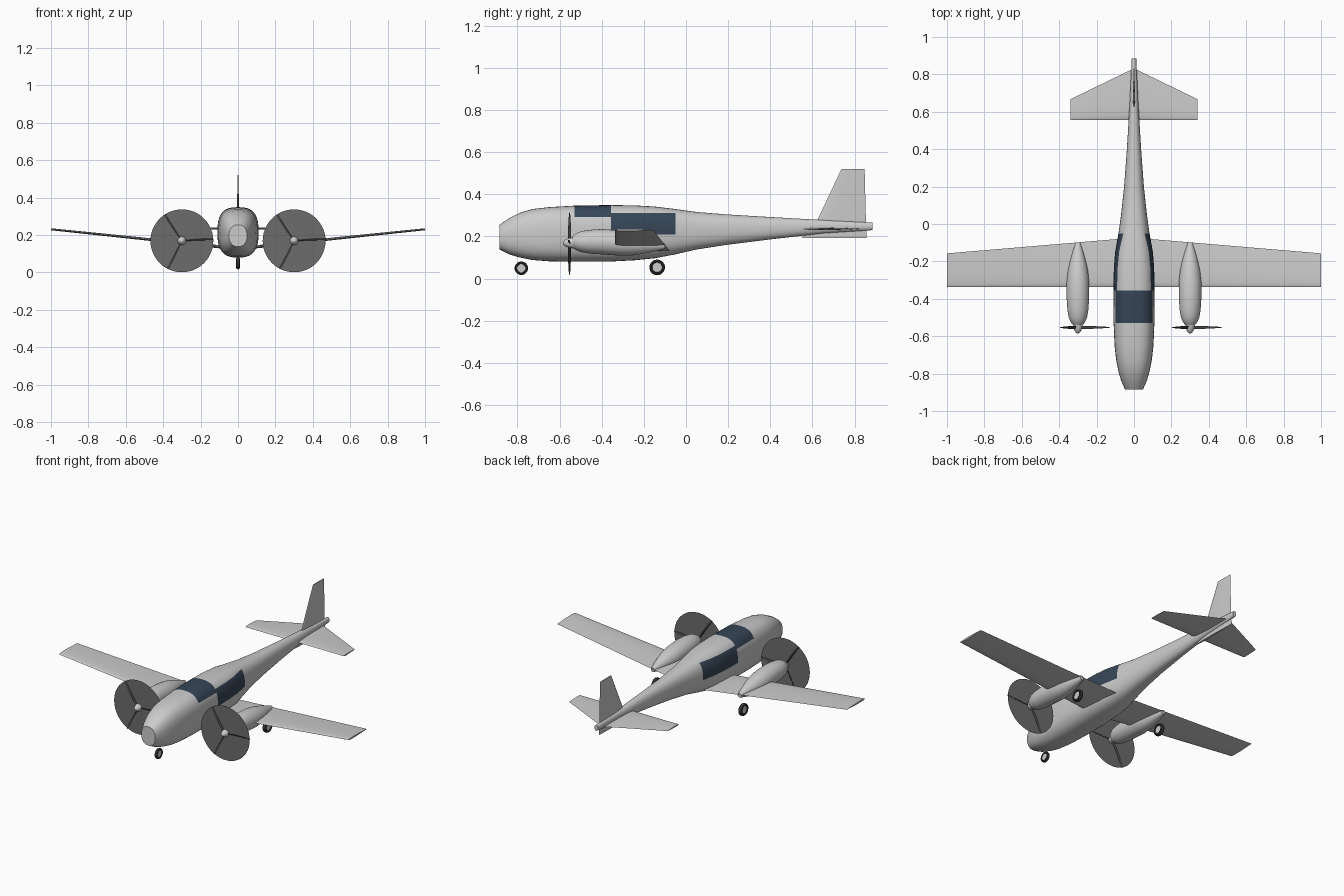
import bpy, bmesh, math
from mathutils import Matrix, Vector

cube = bpy.data.objects.get("Cube")
if cube:
    bpy.data.objects.remove(cube, do_unlink=True)


def material(name, r, g, b):
    m = bpy.data.materials.new(name)
    m.use_nodes = True
    m.diffuse_color = (r, g, b, 1)
    m.node_tree.nodes["Principled BSDF"].inputs["Base Color"].default_value = (r, g, b, 1)
    return m


PAINT = material("pale grey paint", 0.6, 0.6, 0.6)
GLASS = material("dark blue glass", 0.037, 0.06, 0.095)
BLUR = material("propeller blur grey", 0.15, 0.15, 0.15)
BLADE = material("blade dark grey", 0.05, 0.05, 0.05)
RUBBER = material("black rubber", 0.03, 0.03, 0.03)


def loft(bm, rings):
    """Skin a list of equal-length rings and cap both ends."""
    rows = [[bm.verts.new(p) for p in ring] for ring in rings]
    n = len(rows[0])
    faces = [bm.faces.new((a[i], a[(i + 1) % n], b[(i + 1) % n], b[i]))
             for a, b in zip(rows, rows[1:]) for i in range(n)]
    faces += [bm.faces.new(rows[0]), bm.faces.new(rows[-1])]
    return faces


def finish(name, bm, *mats):
    bmesh.ops.recalc_face_normals(bm, faces=bm.faces)
    me = bpy.data.meshes.new(name)
    bm.to_mesh(me)
    bm.free()
    ob = bpy.data.objects.new(name, me)
    bpy.context.collection.objects.link(ob)
    for m in mats:
        me.materials.append(m)
    bpy.ops.object.select_all(action='DESELECT')
    ob.select_set(True)
    bpy.context.view_layer.objects.active = ob
    bpy.ops.object.shade_smooth_by_angle(angle=math.radians(38))
    return ob


def oval(y, cx, cz, w, h, power=2.0, n=40):
    """Superellipse ring facing along y."""
    ring = []
    for i in range(n):
        a = 2 * math.pi * i / n
        c, s = math.cos(a), math.sin(a)
        ring.append((cx + w * math.copysign(abs(c) ** (2 / power), c), y,
                     cz + h * math.copysign(abs(s) ** (2 / power), s)))
    return ring


def airfoil(front, back, thick, n=10):
    """Closed wing section as (along, up) pairs, blunt in front."""
    def half(u):
        return thick * (1.48 * u ** 0.5 - 0.63 * u - 1.76 * u ** 2 + 1.42 * u ** 3 - 0.49 * u ** 4)
    us = [(1 - math.cos(math.pi * i / n)) / 2 for i in range(n + 1)]
    upper = [(front + (back - front) * u, half(u)) for u in us]
    lower = [(y, -t) for y, t in reversed(upper[1:-1])]
    return upper + lower


# Fuselage: y, top, bottom, half width
body = [(-0.885, 0.255, 0.138, 0.048), (-0.84, 0.287, 0.115, 0.068), (-0.79, 0.312, 0.100, 0.083),
        (-0.73, 0.330, 0.088, 0.095), (-0.65, 0.339, 0.082, 0.104), (-0.53, 0.346, 0.080, 0.109),
        (-0.355, 0.349, 0.081, 0.110), (-0.24, 0.347, 0.087, 0.108), (-0.15, 0.342, 0.096, 0.101),
        (-0.05, 0.330, 0.115, 0.083), (0.05, 0.316, 0.138, 0.069), (0.2, 0.304, 0.161, 0.053),
        (0.4, 0.292, 0.186, 0.038), (0.65, 0.278, 0.214, 0.023), (0.885, 0.265, 0.230, 0.012)]
bm = bmesh.new()
loft(bm, [oval(y, 0, (t + b) / 2, w, (t - b) / 2, 2 + 7 * w) for y, t, b, w in body])

# Cut the glass outlines, then colour the faces inside them
SHIELD, CABIN = (-0.53, -0.355), (-0.355, -0.05)


def inside(face, span):
    return span[0] < face.calc_center_median().y < span[1]


for span, z in ((SHIELD, 0.293), (CABIN, 0.21), (CABIN, 0.312)):
    faces = [f for f in bm.faces if inside(f, span)]
    geom = faces + list({e for f in faces for e in f.edges}) + list({v for f in faces for v in f.verts})
    bmesh.ops.bisect_plane(bm, geom=geom, plane_co=(0, 0, z), plane_no=(0, 0, 1))
for f in bm.faces:
    z = f.calc_center_median().z
    if (inside(f, SHIELD) and z > 0.293) or (inside(f, CABIN) and 0.21 < z < 0.312):
        f.material_index = 1
finish("fuselage", bm, PAINT, GLASS)

# Main wing with raised tips
bm = bmesh.new()
loft(bm, [[(x, y, z + t) for y, t in airfoil(-0.338, back, thick)]
          for x, z, back, thick in ((-1, 0.231, -0.157, 0.011), (0, 0.127, -0.073, 0.018),
                                    (1, 0.231, -0.157, 0.011))])
finish("main_wing", bm, PAINT)

# Tailplane
bm = bmesh.new()
loft(bm, [[(x, y, 0.236 + t) for y, t in airfoil(0.557, back, thick)]
          for x, back, thick in ((-0.34, 0.667, 0.008), (0, 0.832, 0.013), (0.34, 0.667, 0.008))])
finish("tailplane", bm, PAINT)

# Fin
bm = bmesh.new()
loft(bm, [[(t, y, z) for y, t in airfoil(front, back, thick)]
          for z, front, back, thick in ((0.193, 0.55, 0.857, 0.012), (0.28, 0.625, 0.854, 0.011),
                                        (0.52, 0.738, 0.848, 0.006))])
finish("fin", bm, PAINT)


# Wheel: tyre turned around x with a pale hub on each side
def wheel(name, x, y, z, r, width):
    bm = bmesh.new()
    profile = [(-0.3, 0.62), (-0.42, 0.66), (-0.5, 0.78), (-0.4, 0.94), (-0.18, 1.0)]
    profile += [(-s, k) for s, k in reversed(profile)]
    rings = [[(x + s * width, y + c, z + d) for c, d in
              ((k * r * math.cos(i * math.pi / 14), k * r * math.sin(i * math.pi / 14)) for i in range(28))]
             for s, k in profile]
    for hub in loft(bm, rings)[-2:]:
        hub.material_index = 1
    finish(name, bm, RUBBER, PAINT)


wheel("nose_wheel", 0, -0.782, 0.049, 0.032, 0.019)

# Engines, propellers and main wheels
nacelle = [(-0.54, 0.026), (-0.525, 0.038), (-0.5, 0.049), (-0.46, 0.056), (-0.4, 0.060), (-0.31, 0.060),
           (-0.25, 0.054), (-0.2, 0.043), (-0.15, 0.029), (-0.1, 0.013)]
spinner = [(-0.585, 0.004), (-0.58, 0.011), (-0.57, 0.018), (-0.555, 0.023), (-0.535, 0.026)]
HUB_Y, HUB_Z, RADIUS = -0.553, 0.169, 0.168

for side, x in (("right", -0.3), ("left", 0.3)):
    bm = bmesh.new()
    loft(bm, [oval(y, x, 0.175 - max(0, y + 0.4) * 0.07, r, r, n=28) for y, r in nacelle])
    finish(side + "_nacelle", bm, PAINT)

    bm = bmesh.new()
    loft(bm, [oval(y, x, HUB_Z, r, r, n=24) for y, r in spinner])
    finish(side + "_spinner", bm, PAINT)

    # Thin disc of the spinning propeller
    bm = bmesh.new()
    bmesh.ops.create_circle(bm, cap_ends=True, segments=48, radius=RADIUS,
                            matrix=Matrix.Translation((x, HUB_Y, HUB_Z)) @ Matrix.Rotation(math.pi / 2, 4, 'X'))
    finish(side + "_propeller_disc", bm, BLUR)

    # Three twisted blades
    bm = bmesh.new()
    for k in range(3):
        place = Matrix.Translation((x, HUB_Y, HUB_Z)) @ Matrix.Rotation(math.radians(-3 - 120 * k), 4, 'Y')
        rings = []
        for reach, chord, twist in ((0.01, 0.008, 60), (0.06, 0.011, 48), (0.12, 0.010, 32), (RADIUS, 0.006, 22)):
            turn = Matrix.Rotation(math.radians(twist), 4, 'X')
            rings.append([place @ (Vector((reach, 0, 0)) + turn @ Vector(
                (0, 0.002 * math.sin(a * math.pi / 4), chord * math.cos(a * math.pi / 4)))) for a in range(8)])
        loft(bm, rings)
    finish(side + "_propeller_blades", bm, BLADE)

    wheel(side + "_main_wheel", x, -0.137, 0.053, 0.037, 0.026)
